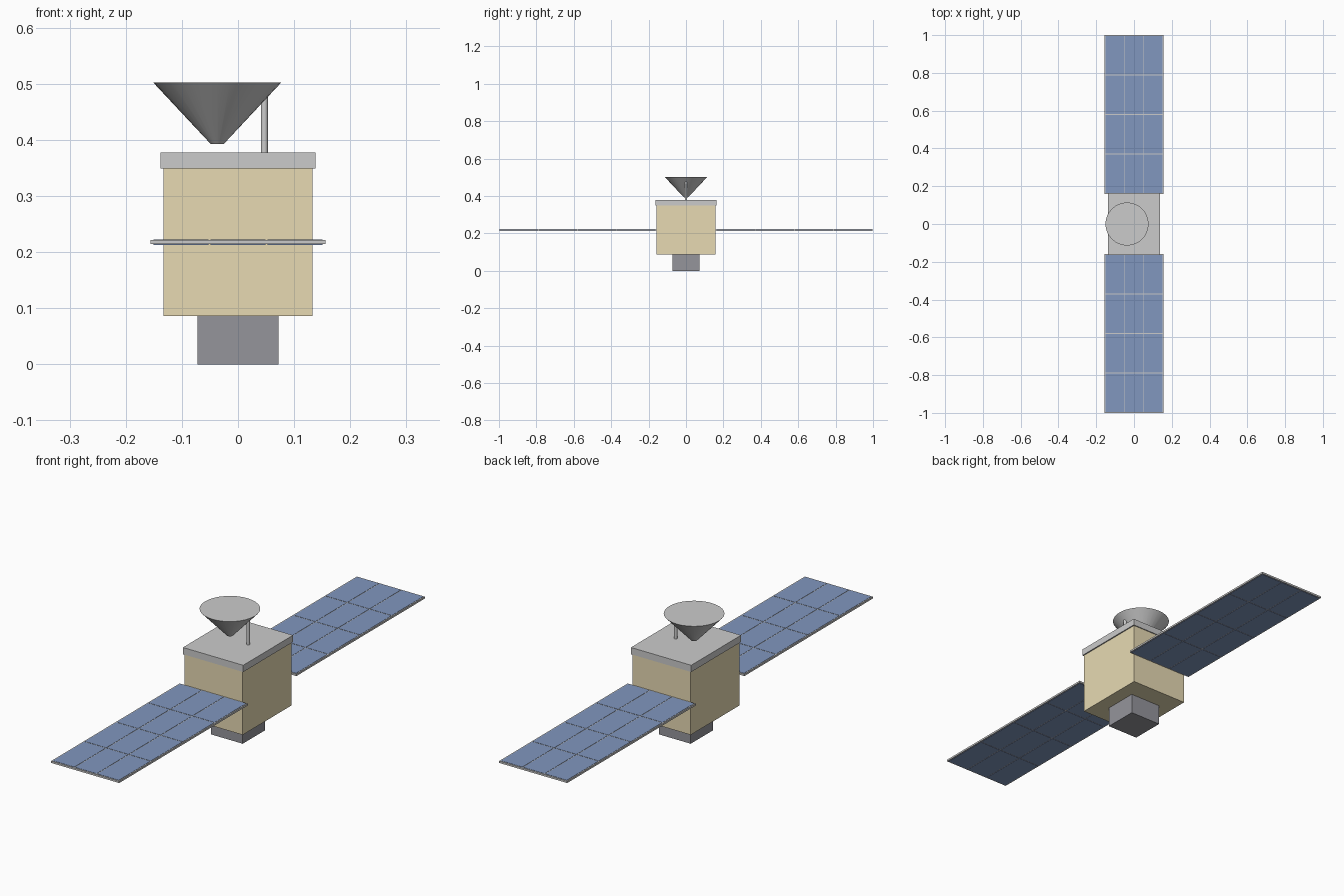
import bpy, bmesh
from mathutils import Matrix

if "Cube" in bpy.data.objects:
    bpy.data.objects.remove(bpy.data.objects["Cube"])


def material(name, rgb):
    m = bpy.data.materials.new(name)
    m.diffuse_color = (*rgb, 1)
    m.use_nodes = True
    m.node_tree.nodes["Principled BSDF"].inputs["Base Color"].default_value = m.diffuse_color
    return m


GOLD = material("gold_foil", (0.80, 0.70, 0.45))
DARK = material("dark_metal", (0.30, 0.30, 0.33))
LIGHT = material("light_metal", (0.80, 0.80, 0.82))
BLUE = material("solar_blue", (0.22, 0.31, 0.52))


def add_box(bm, lo, hi):
    size = [b - a for a, b in zip(lo, hi)]
    mid = [(a + b) / 2 for a, b in zip(lo, hi)]
    bmesh.ops.create_cube(bm, size=1, matrix=Matrix.Translation(mid) @ Matrix.Diagonal((*size, 1)))


def finish(bm, name, mat=None):
    me = bpy.data.meshes.new(name)
    bm.to_mesh(me)
    bm.free()
    ob = bpy.data.objects.new(name, me)
    bpy.context.collection.objects.link(ob)
    if mat:
        me.materials.append(mat)
    return ob


def box(name, lo, hi, mat):
    bm = bmesh.new()
    add_box(bm, lo, hi)
    return finish(bm, name, mat)


def cone(name, x, z0, z1, r0, r1, sides, mat=None):
    bpy.ops.mesh.primitive_cone_add(vertices=sides, radius1=r0, radius2=r1, depth=z1 - z0,
                                    location=(x, 0, (z0 + z1) / 2))
    ob = bpy.context.object
    ob.name = name
    bpy.ops.object.shade_smooth_by_angle()
    if mat:
        ob.data.materials.append(mat)
    return ob


# Central bus: instrument base, foil body, top deck
box("instrument_base", (-0.0725, -0.0725, 0), (0.0725, 0.0725, 0.086), DARK)
box("body", (-0.133, -0.159, 0.086), (0.133, 0.159, 0.349), GOLD)
box("top_deck", (-0.138, -0.163, 0.349), (0.138, 0.163, 0.377), LIGHT)

# Dish antenna (closed funnel) and its support mast
cone("dish", -0.037, 0.393, 0.502, 0.012, 0.114, 32)
cone("dish_mast", 0.047, 0.377, 0.482, 0.0063, 0.0063, 12, LIGHT)

# Solar wings: board with a 3 x 4 grid of cells on both faces
Y0, Y1, HALF, ZMID = 0.159, 1.0, 0.156, 0.2178
MARGIN, GAP, COLS, ROWS = 0.005, 0.004, 3, 4
cw = (2 * (HALF - MARGIN) - GAP * (COLS - 1)) / COLS
ch = (Y1 - Y0 - 2 * MARGIN - GAP * (ROWS - 1)) / ROWS
for side, s in (("front", -1), ("back", 1)):
    ya, yb = sorted((s * Y0, s * Y1))
    box(side + "_wing_board", (-HALF, ya, ZMID - 0.0038), (HALF, yb, ZMID + 0.0038), LIGHT)
    bm = bmesh.new()
    for c in range(COLS):
        for r in range(ROWS):
            x = -HALF + MARGIN + c * (cw + GAP)
            y = ya + MARGIN + r * (ch + GAP)
            for z0, z1 in ((-0.0048, -0.003), (0.003, 0.0048)):
                add_box(bm, (x, y, ZMID + z0), (x + cw, y + ch, ZMID + z1))
    finish(bm, side + "_wing_cells", BLUE)
